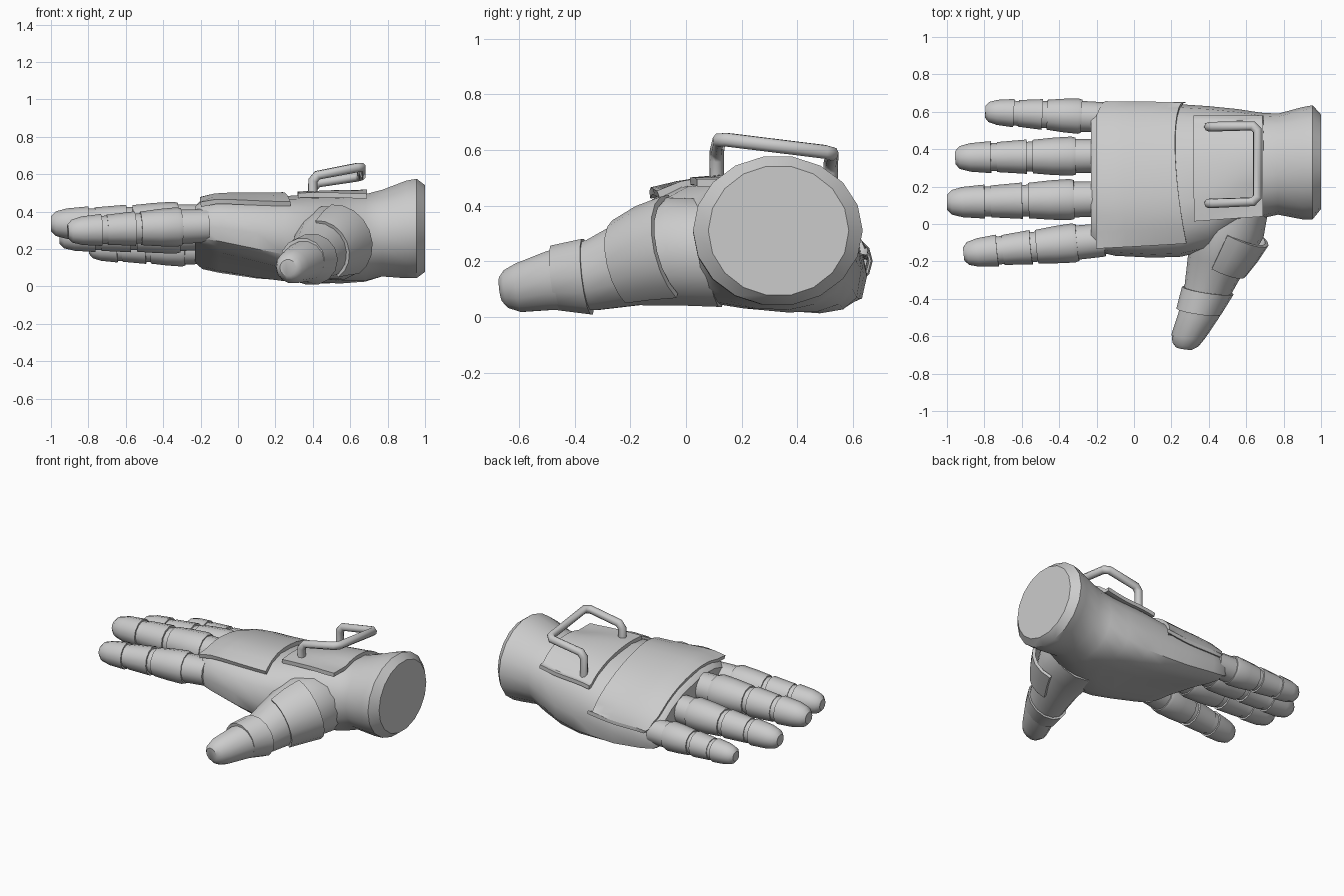
import bpy, bmesh, math
from mathutils import Vector

cube = bpy.data.objects.get("Cube")
if cube:
    bpy.data.objects.remove(cube, do_unlink=True)

grey = bpy.data.materials.new("armour grey")
grey.use_nodes = True
grey.diffuse_color = (0.6, 0.6, 0.6, 1)
grey.node_tree.nodes["Principled BSDF"].inputs["Base Color"].default_value = (0.6, 0.6, 0.6, 1)


def grid_object(name, rings, closed=True, thick=0):
    """Skin a list of point rings into one smooth shaded object."""
    bm = bmesh.new()
    rows = [[bm.verts.new(p) for p in ring] for ring in rings]
    n = len(rows[0])
    for a, b in zip(rows, rows[1:]):
        for i in range(n if closed else n - 1):
            j = (i + 1) % n
            bm.faces.new((a[i], a[j], b[j], b[i]))
    if closed:
        bm.faces.new(rows[0])
        bm.faces.new(rows[-1])
    bmesh.ops.recalc_face_normals(bm, faces=bm.faces)
    me = bpy.data.meshes.new(name)
    bm.to_mesh(me)
    bm.free()
    ob = bpy.data.objects.new(name, me)
    bpy.context.collection.objects.link(ob)
    me.materials.append(grey)
    for o in bpy.context.selected_objects:
        o.select_set(False)
    bpy.context.view_layer.objects.active = ob
    ob.select_set(True)
    if thick:
        mod = ob.modifiers.new("thickness", 'SOLIDIFY')
        mod.thickness, mod.offset = thick, 0
        bpy.ops.object.modifier_apply(modifier=mod.name)
    bpy.ops.object.shade_smooth_by_angle(angle=math.radians(38))


def tube(name, path, sides=12, start=0, sweep=360, thick=0, axis=None):
    """Loft circles (x, y, z, radius) along a path; a partial sweep makes a shell."""
    pts = [Vector(p[:3]) for p in path]
    closed = sweep == 360
    axis = (Vector(axis) if axis else pts[-1] - pts[0]).normalized()
    side = axis.cross(Vector((0, 0, 1))).normalized()
    up = side.cross(axis)
    rings = []
    for c, p in zip(pts, path):
        angles = [math.radians(start + sweep * i / sides) for i in range(sides + (not closed))]
        rings.append([c + p[3] * (side * math.cos(t) + up * math.sin(t)) for t in angles])
    grid_object(name, rings, closed, thick)


# Hand and cuff sections: x, y low, y high, z middle, half height, arch, tilt
SECTIONS = [
    (-0.23, -0.12, 0.62, 0.28, 0.10, 0.07, 0.08),
    (-0.19, -0.15, 0.64, 0.275, 0.14, 0.07, 0.08),
    (-0.10, -0.17, 0.65, 0.27, 0.16, 0.07, 0.08),
    (0.10, -0.18, 0.65, 0.25, 0.185, 0.07, 0.07),
    (0.25, -0.175, 0.64, 0.24, 0.205, 0.06, 0.055),
    (0.40, -0.14, 0.63, 0.235, 0.225, 0.05, 0.04),
    (0.55, -0.04, 0.615, 0.24, 0.235, 0.035, 0.03),
    (0.68, 0.03, 0.595, 0.255, 0.235, 0.01, 0.01),
    (0.77, 0.05, 0.59, 0.285, 0.235, 0, 0),
    (0.90, 0.025, 0.625, 0.305, 0.265, 0, 0),
    (0.955, 0.025, 0.635, 0.31, 0.27, 0, 0),
    (1.00, 0.08, 0.585, 0.31, 0.235, 0, 0),
]


def section_at(x):
    for a, b in zip(SECTIONS, SECTIONS[1:]):
        if x <= b[0]:
            f = (x - a[0]) / (b[0] - a[0])
            return [p + (q - p) * f for p, q in zip(a, b)]
    return SECTIONS[-1]


def power_at(x):
    """Sections are boxy in the hand and round in the cuff."""
    return 1.0 - 0.3 * min(1, max(0, (0.8 - x) / 0.4))


def hand_point(x, t):
    _, y0, y1, zc, hz, arch, tilt = section_at(x)
    c, s = math.cos(t), math.sin(t)
    u = math.copysign(abs(c) ** power_at(x), c)
    v = math.copysign(abs(s) ** power_at(x), s)
    return Vector((x, (y0 + y1) / 2 + u * (y1 - y0) / 2,
                   zc + hz * v + arch * (0.5 - u * u) - tilt * u))


grid_object("hand_and_cuff", [[hand_point(s[0], 2 * math.pi * i / 18) for i in range(18)]
                              for s in SECTIONS])


# Curved armour plates lying on the back of the hand
def back_plate(name, x0, x1, y_low, y_high, low_reach, reach, bow=0.0, notch=0.0, skew=0.0):
    rings = []
    for k in range(7):
        row = []
        for i in range(15):
            w = i / 14
            first = x0 + notch * max(0, w - 0.7) / 0.3
            last = x1 - bow * (1 - (2 * w - 1) ** 2)
            x = first + (last - first) * k / 6
            low = y_low + skew * k / 6
            y = low + (y_high - low) * math.sin(w * math.pi / 2)
            _, y0, y1 = section_at(x)[:3]
            u = (2 * y - y0 - y1) / (y1 - y0)
            u = max(-low_reach, min(reach, u))
            c = math.copysign(abs(u) ** (1 / power_at(x)), u)
            row.append(Vector((x, y, hand_point(x, math.acos(c)).z + 0.008)))
        rings.append(row)
    grid_object(name, rings, closed=False, thick=0.026)


back_plate("knuckle_plate", -0.20, 0.28, -0.13, 0.652, 0.8, 0.985, 0.06, 0.06, 0.03)
back_plate("wrist_plate", 0.32, 0.69, 0.015, 0.58, 0.5, 0.8, skew=0.025)

# Fingers: base y, tip y, base z, tip z, tip x, base radius, tip radius
FINGERS = {
    "index": (-0.085, -0.16, 0.325, 0.295, -0.91, 0.105, 0.073),
    "middle": (0.135, 0.115, 0.345, 0.335, -1.0, 0.11, 0.078),
    "ring": (0.365, 0.355, 0.285, 0.265, -0.955, 0.105, 0.073),
    "little": (0.57, 0.60, 0.20, 0.205, -0.795, 0.095, 0.064),
}
for name, (yb, yt, zb, zt, tip, rb, rt) in FINGERS.items():
    def station(f, scale):
        return (-0.16 + (tip + 0.16) * f, yb + (yt - yb) * f, zb + (zt - zb) * f,
                (rb + (rt - rb) * f) * scale)
    tube(name + "_finger", [station(f, s) for f, s in
         ((0, 0.85), (0.2, 0.93), (0.5, 0.9), (0.7, 0.92), (0.9, 0.95), (0.97, 0.8), (1, 0.5))])
    tube(name + "_lower_sleeve", [station(f, s) for f, s in
         ((0.19, 1.0), (0.22, 1.07), (0.35, 1.06), (0.48, 1.0))])
    tube(name + "_upper_sleeve", [station(f, s) for f, s in ((0.52, 1.04), (0.72, 0.98))])
    tube(name + "_tip_cap", [station(f, s) for f, s in
         ((0.76, 1.06), (0.9, 1.0), (0.97, 0.83), (1, 0.5))])

# Thumb with its band and side guard
LEAN = (-0.15, -1, -0.12)
tube("thumb", [(0.52, 0.10, 0.23, 0.20), (0.495, -0.04, 0.235, 0.20), (0.45, -0.19, 0.20, 0.163),
               (0.40, -0.34, 0.15, 0.13), (0.345, -0.49, 0.13, 0.108),
               (0.29, -0.60, 0.105, 0.09), (0.275, -0.645, 0.10, 0.07),
               (0.268, -0.665, 0.10, 0.045)], 14, axis=LEAN)
tube("thumb_band", [(0.395, -0.355, 0.145, 0.14), (0.345, -0.47, 0.14, 0.12)], 14, axis=LEAN)
tube("thumb_guard", [(0.535, -0.025, 0.24, 0.195), (0.49, -0.12, 0.22, 0.18),
                     (0.445, -0.21, 0.19, 0.158)], 8, 85, 155, 0.02)

# Handle on the wrist plate: a bent round bar
curve = bpy.data.curves.new("handle", 'CURVE')
curve.dimensions = '3D'
curve.bevel_depth, curve.bevel_resolution = 0.026, 2
curve.use_fill_caps = True
corners = [Vector(p) for p in ((0.40, 0.52, 0.38), (0.40, 0.52, 0.55), (0.66, 0.525, 0.59),
                               (0.66, 0.12, 0.64), (0.40, 0.11, 0.59), (0.40, 0.11, 0.42))]
path = [corners[0]]
for a, b, c in zip(corners, corners[1:], corners[2:]):
    path += [b + (a - b).normalized() * 0.025, b + (c - b).normalized() * 0.025]
path.append(corners[-1])
spline = curve.splines.new('POLY')
spline.points.add(len(path) - 1)
for p, q in zip(spline.points, path):
    p.co = (*q, 1)
handle = bpy.data.objects.new("handle", curve)
bpy.context.collection.objects.link(handle)
curve.materials.append(grey)
for o in bpy.context.selected_objects:
    o.select_set(False)
handle.select_set(True)
bpy.context.view_layer.objects.active = handle
bpy.ops.object.convert(target='MESH')
bpy.ops.object.shade_smooth_by_angle(angle=math.radians(50))
